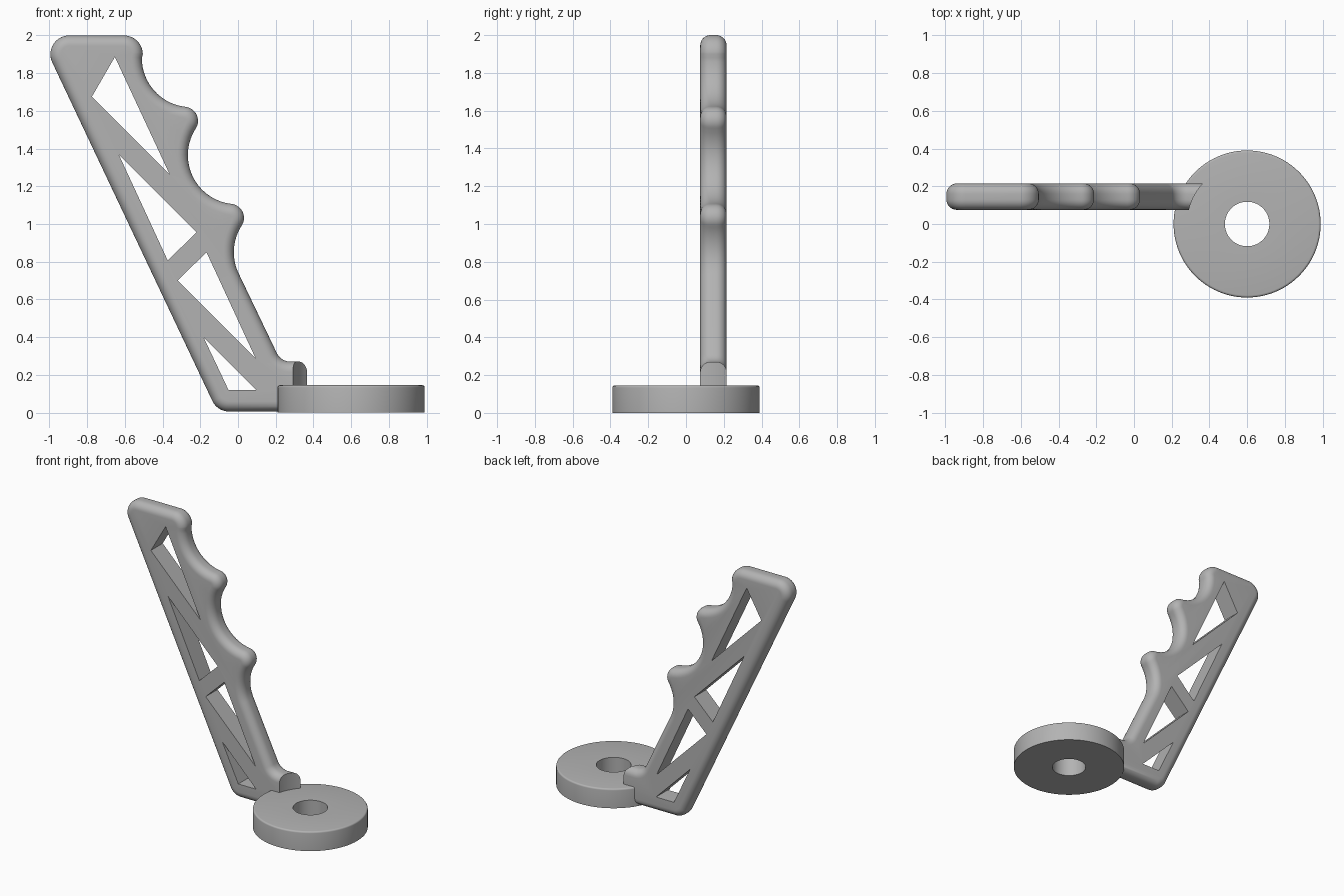
import bpy, bmesh
from math import sin, cos, pi, radians, atan2, hypot
from mathutils import Vector as V

cube = bpy.data.objects.get("Cube")
if cube:
    bpy.data.objects.remove(cube)

grey = bpy.data.materials.new("plain grey")
grey.use_nodes = True
grey.diffuse_color = (0.45, 0.45, 0.45, 1)
grey.node_tree.nodes["Principled BSDF"].inputs["Base Color"].default_value = grey.diffuse_color


def make_object(name, bm):
    bmesh.ops.recalc_face_normals(bm, faces=bm.faces)
    mesh = bpy.data.meshes.new(name)
    bm.to_mesh(mesh)
    bm.free()
    obj = bpy.data.objects.new(name, mesh)
    bpy.context.collection.objects.link(obj)
    mesh.materials.append(grey)
    return obj


def select(obj):
    bpy.ops.object.select_all(action="DESELECT")
    obj.select_set(True)
    bpy.context.view_layer.objects.active = obj


def loft(bm, rings, closed=False):
    """Bridge successive rings of points, capped at both ends unless closed."""
    loops = [[bm.verts.new(p) for p in ring] for ring in rings]
    pairs = list(zip(loops, loops[1:])) + ([(loops[-1], loops[0])] if closed else [])
    for a, b in pairs:
        for i in range(len(a)):
            j = (i + 1) % len(a)
            bm.faces.new((a[i], a[j], b[j], b[i]))
    if not closed:
        bm.faces.new(loops[0])
        bm.faces.new(loops[-1])


def arc(centre, r, start, end, steps=14):
    return [V((centre[0] + r * cos(a), centre[1] + r * sin(a)))
            for a in (start + (end - start) * i / steps for i in range(steps + 1))]


def heading(a, b):
    return atan2(b[1] - a[1], b[0] - a[0])


# Handle outline, clockwise: rounded corners, then finger hollows and bumps
SLANT = radians(205.3)
HOLLOW, BUMP = 0.26, 0.075
hollows = [V((-0.25, 1.88)), V((-0.006, 1.365)), V((0.238, 0.85))]
bumps = []
for a, b in zip(hollows, hollows[1:]):
    d = b - a
    inward = V((d.y, -d.x)).normalized()
    bumps.append((a + b) / 2 + inward * ((HOLLOW + BUMP) ** 2 - (d.length / 2) ** 2) ** 0.5)

outline = arc((-0.046, 0.105), 0.1, 1.5 * pi, SLANT)
outline += arc((-0.895, 1.9), 0.1, SLANT, pi / 2)
outline += arc((-0.605, 1.9), 0.1, pi / 2, 0)
start = pi
for i, c in enumerate(hollows):
    end = heading(c, bumps[i]) % (2 * pi) if i < len(bumps) else SLANT
    outline += arc(c, HOLLOW, start, end, 18)
    if i < len(bumps):
        b, nxt = bumps[i], hollows[i + 1]
        outline += arc(b, BUMP, heading(b, c), heading(b, nxt))[1:-1]
        start = heading(nxt, b) % (2 * pi)
outline += arc((0.278, 0.35), 0.08, SLANT, 1.5 * pi)
outline += [V((0.45, 0.27)), V((0.45, 0.005))]


def inset(points, dist):
    """Move a clockwise outline inward with mitred corners."""
    result = []
    for i, p in enumerate(points):
        d1 = (p - points[i - 1]).normalized()
        d2 = (points[(i + 1) % len(points)] - p).normalized()
        n1, n2 = V((d1.y, -d1.x)), V((d2.y, -d2.x))
        result.append(p + (n1 + n2) * dist / (1 + n1.dot(n2)))
    return result


# Handle body with rounded rims
MID, HALF, ROUND, STEPS = 0.145, 0.07, 0.055, 7
rings = []
for side in (-1, 1):
    angles = [pi / 2 * i / STEPS for i in range(STEPS + 1)]
    for a in (reversed(angles) if side < 0 else angles):
        y = MID + side * (HALF - ROUND + ROUND * sin(a))
        rings.append([(p.x, y, p.y) for p in inset(outline, ROUND * (1 - cos(a)))])
bm = bmesh.new()
loft(bm, rings)
handle = make_object("handle", bm)

# Cutters: four triangular windows, and the round clearance above the disc
windows = [
    ((-0.653, 1.886), (-0.362, 1.262), (-0.775, 1.675)),
    ((-0.632, 1.368), (-0.22, 0.955), (-0.373, 0.807)),
    ((-0.167, 0.85), (0.093, 0.288), (-0.32, 0.701)),
    ((-0.183, 0.4), (0.098, 0.119), (-0.05, 0.119)),
]
bm = bmesh.new()
for tri in windows:
    loft(bm, [[(x, y, z) for x, z in tri] for y in (0, 0.3)])
window_cutter = make_object("window_cutter", bm)
bm = bmesh.new()
loft(bm, [[(p.x, p.y, z) for p in arc((0.6, 0), 0.318, 0, 2 * pi, 96)[:-1]] for z in (0.135, 0.5)])
clearance_cutter = make_object("clearance_cutter", bm)

select(handle)
for cutter in (window_cutter, clearance_cutter):
    cutter.hide_render = True
    mod = handle.modifiers.new(cutter.name, "BOOLEAN")
    mod.operation, mod.solver, mod.object = "DIFFERENCE", "EXACT", cutter
    bpy.ops.object.modifier_apply(modifier=mod.name)
    bpy.data.objects.remove(cutter)

# Disc with a centre hole and a softened top rim
profile = [(0.118, 0), (0.39, 0)]
profile += [(p.x, p.y) for p in arc((0.378, 0.133), 0.012, 0, pi / 2, 4)] + [(0.118, 0.145)]
bm = bmesh.new()
loft(bm, [[(0.6 + r * cos(a), r * sin(a), z) for a in (2 * pi * i / 96 for i in range(96))]
          for r, z in profile], closed=True)
disc = make_object("disc", bm)

for obj in (handle, disc):
    select(obj)
    bpy.ops.object.shade_smooth_by_angle(angle=radians(30))
